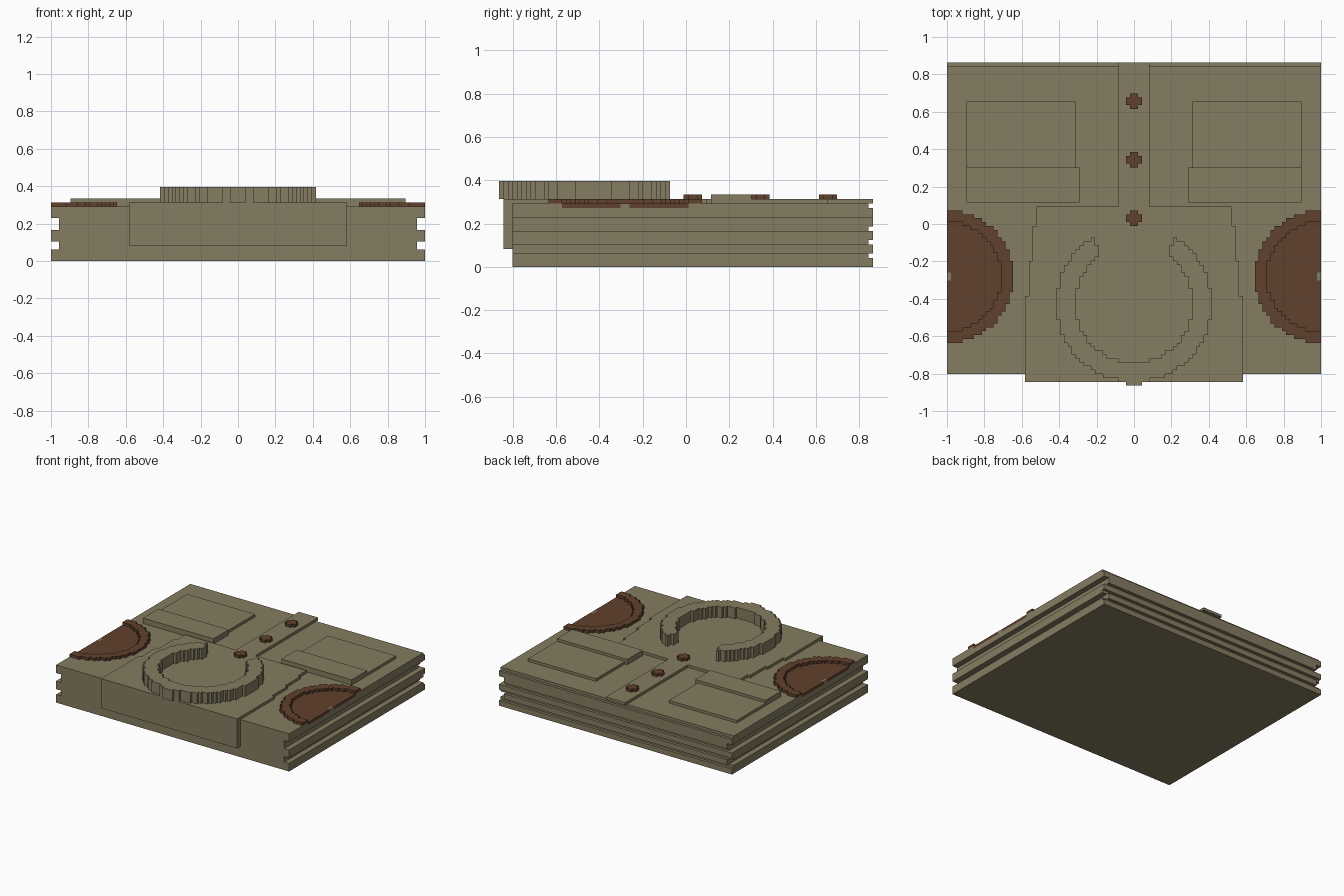
import bpy
import bmesh
from math import hypot

if "Cube" in bpy.data.objects:
    bpy.data.objects.remove(bpy.data.objects["Cube"])

U = 2 / 96        # one grid unit
DEPTH = 83        # grid units from front to back
HALF = 48         # half width in grid units


def material(name, rgb):
    m = bpy.data.materials.new(name)
    m.use_nodes = True
    m.diffuse_color = (*rgb, 1)
    m.node_tree.nodes["Principled BSDF"].inputs["Base Color"].default_value = (*rgb, 1)
    return m


TAN = material("dark tan", (0.235, 0.2, 0.119))
BROWN = material("brown", (0.118, 0.052, 0.026))


def finish(name, bm, mat):
    """Convert grid units to world units and link the part."""
    for v in bm.verts:
        v.co = (v.co.x * U, (v.co.y - DEPTH / 2) * U, v.co.z * U)
    bmesh.ops.recalc_face_normals(bm, faces=bm.faces)
    mesh = bpy.data.meshes.new(name)
    bm.to_mesh(mesh)
    bm.free()
    mesh.materials.append(mat)
    obj = bpy.data.objects.new(name, mesh)
    bpy.context.collection.objects.link(obj)
    return obj


def boxes(name, specs, mat):
    """Each spec is x0, x1, y0, y1, z0, z1."""
    bm = bmesh.new()
    for x0, x1, y0, y1, z0, z1 in specs:
        for v in bmesh.ops.create_cube(bm, size=1)["verts"]:
            v.co = (x1 if v.co.x > 0 else x0,
                    y1 if v.co.y > 0 else y0,
                    z1 if v.co.z > 0 else z0)
    return finish(name, bm, mat)


def cells(name, inside, xs, ys, z0, z1, mat):
    """Extrude every grid cell whose centre passes the rule."""
    bm = bmesh.new()
    corners = {}

    def corner(x, y):
        if (x, y) not in corners:
            corners[x, y] = bm.verts.new((x, y, z0))
        return corners[x, y]

    for x in range(*xs):
        for y in range(*ys):
            if inside(x + 0.5, y + 0.5):
                bm.faces.new([corner(x, y), corner(x + 1, y),
                              corner(x + 1, y + 1), corner(x, y + 1)])
    top = bmesh.ops.extrude_face_region(bm, geom=bm.faces[:], use_keep_orig=True)
    for g in top["geom"]:
        if isinstance(g, bmesh.types.BMVert):
            g.co.z = z1
    return finish(name, bm, mat)


# Half-round dishes set in the side edges
DISH_Y, DISH_IN, DISH_OUT = 28, 14, 17


def dish_radius(x, y):
    return hypot(HALF - abs(x), y - DISH_Y)


def dish_floor(x, y):
    edge_notch = abs(x) > HALF - 1 and abs(y - DISH_Y) < 1
    return dish_radius(x, y) < DISH_IN and not edge_notch


def dish_rim(x, y):
    return DISH_IN <= dish_radius(x, y) < DISH_OUT


# Body: stacked layers of (bottom, top, half width, back), forming the grooves
layers = [(0, 2, 48, 83), (2, 3, 48, 82), (3, 5, 46, 83), (5, 6, 48, 82),
          (6, 8, 48, 83), (8, 9, 46, 82), (9, 11, 46, 83), (11, 13, 48, 83)]
boxes("grooved_body", [(-w, w, 3, back, z0, z1) for z0, z1, w, back in layers], TAN)
cells("body_top_layer", lambda x, y: not dish_floor(x, y),
      (-HALF, HALF), (3, 82), 13, 14, TAN)

for side, xs in (("right", (-HALF, 0)), ("left", (0, HALF))):
    cells(side + "_dish_floor", dish_floor, xs, (0, DEPTH), 13, 14, BROWN)
    cells(side + "_dish_rim", dish_rim, xs, (0, DEPTH), 14, 15, BROWN)

# Front block, stepped centre plate and rear strip
boxes("front_block", [(-28, 28, 1, 3, 4, 15)], TAN)
steps = [(28, 3, 23), (27, 23, 32), (26, 32, 41), (25, 41, 46)]
boxes("centre_plate", [(-w, w, y0, y1, 14, 15) for w, y0, y1 in steps], TAN)
boxes("rear_strip", [(-4, 4, 46, 83, 14, 15)], TAN)

# Raised panels, each a low rear part and a higher front part
for side, s in (("right", -1), ("left", 1)):
    for part, inner, y0, y1, top in (("front", 14, 47, 56, 16), ("rear", 15, 56, 73, 15)):
        x0, x1 = sorted((s * inner, s * 43))
        boxes(f"{side}_{part}_panel", [(x0, x1, y0, y1, 14, top)], TAN)

# Open ring with its gap at the back
RING_Y = 21


def ring(x, y):
    gap = y > RING_Y and abs(x) < 9 + 0.3 * max(0, y - 34)
    return 15 <= hypot(x, y - RING_Y) < 20 and not gap


cells("open_ring", ring, (-20, 20), (1, 42), 15, 19, TAN)
boxes("ring_front_tab", [(-2, 2, 0, 1, 15, 19)], TAN)

# Row of cross-shaped studs along the middle
for name, cy in (("front", 43), ("middle", 58), ("rear", 73)):
    cells(name + "_stud", lambda x, y: hypot(x, y - cy) < 2,
          (-2, 2), (cy - 2, cy + 2), 15, 16, BROWN)
